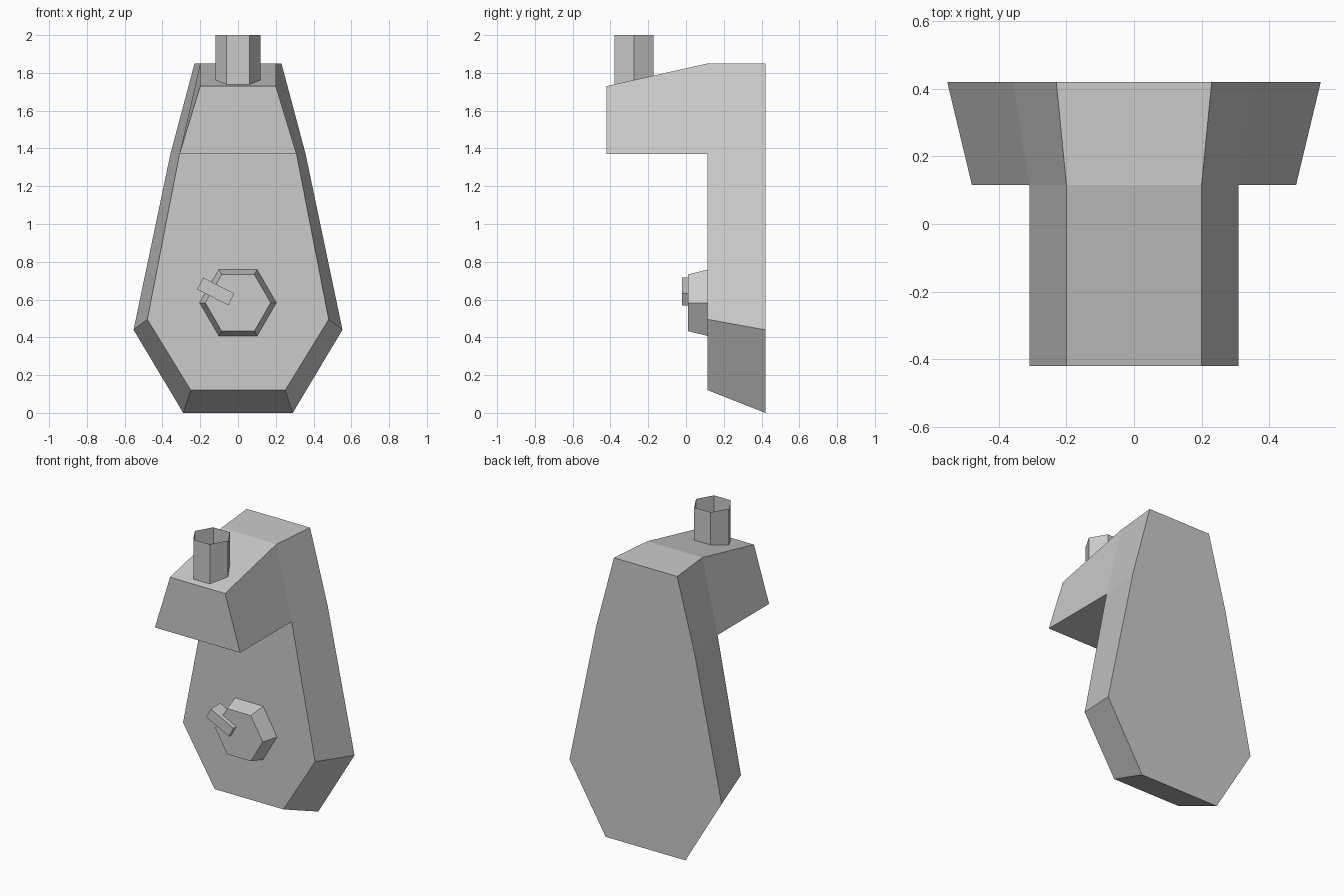
import bpy
import bmesh
from math import radians
from mathutils import Matrix, Vector

cube = bpy.data.objects.get("Cube")
if cube:
    bpy.data.objects.remove(cube, do_unlink=True)

GREY = (0.6, 0.6, 0.6, 1.0)
mat = bpy.data.materials.new("plain grey")
mat.use_nodes = True
mat.diffuse_color = GREY
mat.node_tree.nodes["Principled BSDF"].inputs["Base Color"].default_value = GREY


def finish(name, bm):
    """Turn a bmesh into a flat-shaded named part."""
    mesh = bpy.data.meshes.new(name)
    bm.to_mesh(mesh)
    bm.free()
    mesh.materials.append(mat)
    obj = bpy.data.objects.new(name, mesh)
    bpy.context.collection.objects.link(obj)
    return obj


def mirrored(half):
    """Closed outline from right-hand (x, y, z) points."""
    return half + [(-x, y, z) for x, y, z in reversed(half)]


def loft(name, front, back):
    """Solid between two outlines with matching points."""
    bm = bmesh.new()
    a = [bm.verts.new(p) for p in front]
    b = [bm.verts.new(p) for p in back]
    bm.faces.new(a)
    bm.faces.new(b[::-1])
    for i in range(len(a)):
        j = (i + 1) % len(a)
        bm.faces.new((a[j], a[i], b[i], b[j]))
    bmesh.ops.recalc_face_normals(bm, faces=bm.faces)
    return finish(name, bm)


FRONT, BACK, NOSE = 0.115, 0.42, -0.42

# Tapered backing body, wider at the back
body_front = [(0.25, 0.12), (0.48, 0.495), (0.31, 1.37), (0.2, 1.85)]
body_back = [(0.29, 0.0), (0.553, 0.44), (0.358, 1.37), (0.23, 1.85)]
loft("body",
     mirrored([(x, FRONT, z) for x, z in body_front]),
     mirrored([(x, BACK, z) for x, z in body_back]))

# Overhanging head with a sloping top
loft("head",
     mirrored([(0.31, NOSE, 1.37), (0.2, NOSE, 1.73)]),
     mirrored([(0.31, FRONT, 1.37), (0.2, FRONT, 1.85)]))

# Open six-sided tube on the head
bm = bmesh.new()
bmesh.ops.create_cone(bm, segments=6, radius1=0.12, radius2=0.12, depth=0.3,
                      matrix=Matrix.Translation((0, -0.275, 1.85))
                      @ Matrix.Rotation(radians(30), 4, "Z"))
if max(v.co.x for v in bm.verts) < 0.115:
    bmesh.ops.rotate(bm, verts=bm.verts, cent=(0, -0.275, 0),
                     matrix=Matrix.Rotation(radians(30), 3, "Z"))
finish("tube", bm)

# Six-sided knob on the body front
hexagon = [Matrix.Rotation(radians(60 * i), 3, "Y") @ Vector((1, 0, 0)) for i in range(6)]
KNOB = Vector((0, 0, 0.583))
loft("knob",
     [KNOB + p * 0.173 + Vector((0, 0.01, 0)) for p in hexagon],
     [KNOB + p * 0.203 + Vector((0, FRONT, 0)) for p in hexagon])

# Slanted lever set into the knob
bm = bmesh.new()
bmesh.ops.create_cube(bm, size=1, matrix=Matrix.Translation((-0.118, 0.03, 0.643))
                      @ Matrix.Rotation(radians(27), 4, "Y")
                      @ Matrix.Diagonal((0.185, 0.1, 0.07, 1)))
finish("lever", bm)
